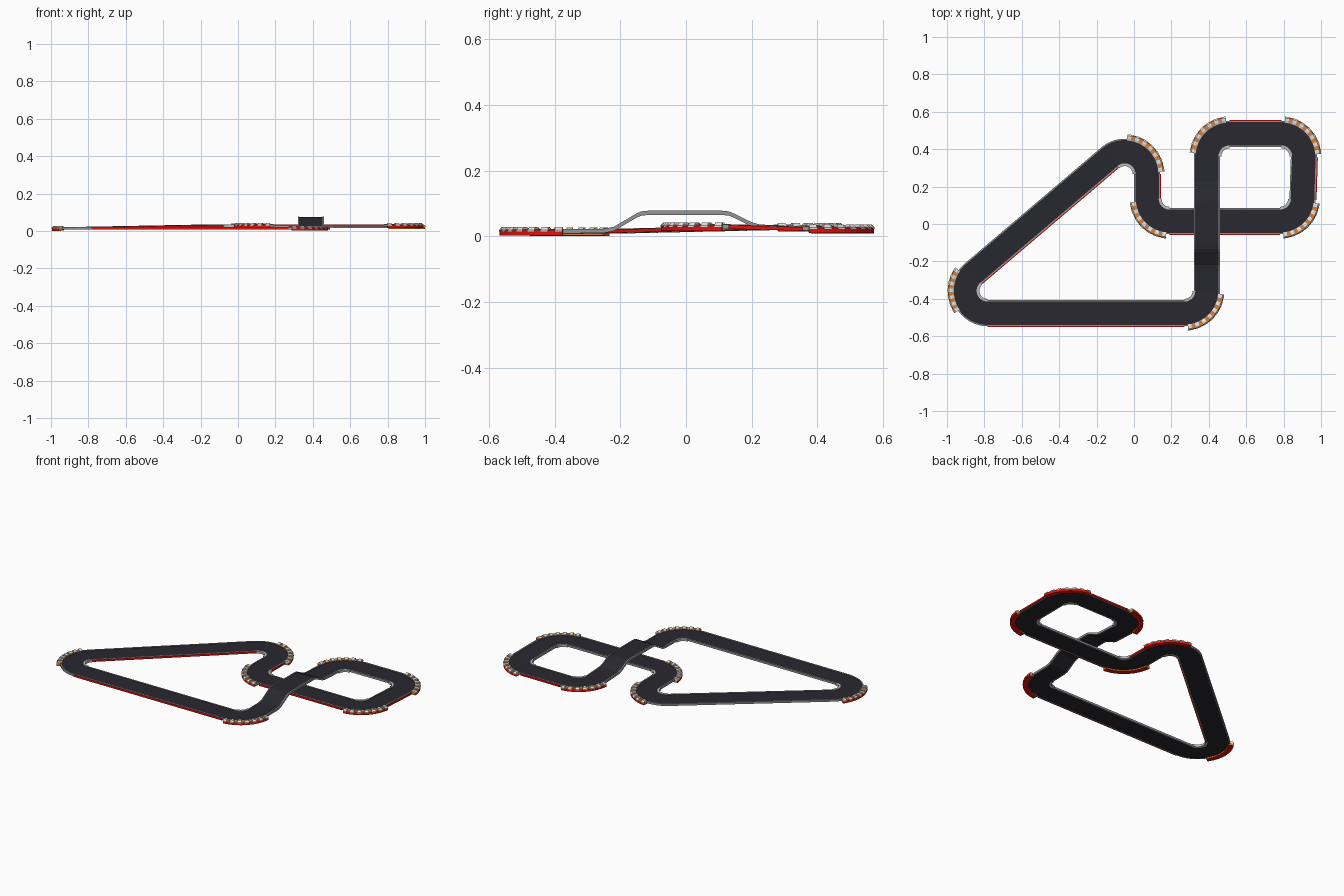
import bpy, bmesh, math
from mathutils import Vector

if "Cube" in bpy.data.objects:
    bpy.data.objects.remove(bpy.data.objects["Cube"])


def mat(name, rgb):
    m = bpy.data.materials.new(name)
    m.diffuse_color = (*rgb, 1)
    m.use_nodes = True
    m.node_tree.nodes["Principled BSDF"].inputs["Base Color"].default_value = m.diffuse_color
    return m


ASPHALT = mat("asphalt", (0.021, 0.021, 0.029))
GREY = mat("rail grey", (0.3, 0.3, 0.31))
RED = mat("barrier red", (0.85, 0.006, 0.004))
WHITE = mat("kerb white", (0.78, 0.77, 0.74))
ORANGE = mat("kerb orange", (0.75, 0.2, 0.02))
PALE = mat("inner kerb grey", (0.5, 0.5, 0.5))

# Corner points of the circuit: x, y, road height, kerb span along the bend
CORNERS = [
    (0.39, -0.477, 0.015, (0.06, 0.94)),
    (0.39, 0.482, 0.022, (0.06, 0.94)),
    (0.912, 0.482, 0.023, (0.06, 0.94)),
    (0.897, 0.015, 0.029, (0.06, 0.94)),
    (0.07, 0.015, 0.029, (0.06, 0.94)),
    (0.07, 0.526, 0.028, (0.03, 0.66)),
    (-1.11, -0.477, 0.014, (0.1, 0.6)),
]
RADIUS = 0.12
# Flyover heights along the first straight: y, z
BRIDGE = [(-0.25, 0.016), (-0.22, 0.022), (-0.15, 0.063), (-0.135, 0.069), (-0.115, 0.071),
          (0.11, 0.071), (0.13, 0.069), (0.145, 0.063), (0.2, 0.036), (0.225, 0.029)]
# Side carrying a red strip on each straight (+1 left, -1 right, 0 none)
RED_SIDE = [0, 1, 1, 1, -1, 1, -1]
N = len(CORNERS)


def bend(i):
    """Centre, start angle, sweep and height of the rounded corner i."""
    p = [Vector(CORNERS[(i + k) % N][:2]) for k in (-1, 0, 1)]
    a, b = (p[1] - p[0]).normalized(), (p[2] - p[1]).normalized()
    sweep = math.atan2(a.x * b.y - a.y * b.x, a.dot(b))
    side = 1 if sweep > 0 else -1
    start = p[1] - a * RADIUS * math.tan(abs(sweep) / 2)
    centre = start + Vector((-a.y, a.x)) * side * RADIUS
    d = start - centre
    return centre, math.atan2(d.y, d.x), sweep, side, CORNERS[i][2]


def arc(i, f0=0.0, f1=1.0, steps=14):
    """Path stations (point, left normal) along a bend."""
    c, a0, sweep, side, z = bend(i)
    out = []
    for k in range(steps + 1):
        a = a0 + sweep * (f0 + (f1 - f0) * k / steps)
        d = Vector((math.cos(a), math.sin(a), 0))
        out.append((Vector((c.x, c.y, z)) + d * RADIUS, -d * side))
    return out


def sweep_mesh(name, stations, profile, mats, closed=False, rule=None):
    """Sweep a closed (offset, height) profile along the stations."""
    bm = bmesh.new()
    rings = [[bm.verts.new(p + n * u + Vector((0, 0, h))) for u, h in profile]
             for p, n in stations]
    m, count = len(profile), len(rings)
    for k in range(count if closed else count - 1):
        r, s = rings[k], rings[(k + 1) % count]
        for j in range(m):
            f = bm.faces.new((r[j], r[(j + 1) % m], s[(j + 1) % m], s[j]))
            f.material_index = rule(j) if rule else 0
    if not closed:
        bm.faces.new(rings[0])
        bm.faces.new(rings[-1])
    bmesh.ops.recalc_face_normals(bm, faces=bm.faces[:])
    me = bpy.data.meshes.new(name)
    bm.to_mesh(me)
    bm.free()
    for mt in mats:
        me.materials.append(mt)
    ob = bpy.data.objects.new(name, me)
    bpy.context.collection.objects.link(ob)
    return ob


def box(u0, u1, h0, h1):
    return [(u0, h0), (u1, h0), (u1, h1), (u0, h1)]


# Full centre line: bends joined by straights, the first straight is a flyover
path = []
for i in range(N):
    path += arc(i)
    if i == 0:
        path += [(Vector((0.39, y, z)), Vector((-1, 0, 0))) for y, z in BRIDGE]

# Road slab and edge rails
sweep_mesh("road", path, box(-0.064, 0.064, -0.004, 0.004), [ASPHALT], True)
for s, side_name in ((1, "left"), (-1, "right")):
    sweep_mesh(side_name + "_rail", path, box(s * 0.063, s * 0.0695, -0.006, 0.007), [GREY], True)

# Red strips along the straights, slightly lower than the rails
for i, s in enumerate(RED_SIDE):
    if s:
        ends = [arc(i)[-1], arc((i + 1) % N)[0]]
        sweep_mesh(f"red_strip_{i}", ends, box(s * 0.067, s * 0.075, -0.006, 0.005), [RED])

# Outer kerbs: low orange bed with a red wall, raised white blocks on top; plain inner kerbs
STEPS = 13
for i in range(N):
    s = -bend(i)[3]
    stations = arc(i, *CORNERS[i][3], steps=STEPS)
    bed = [(s * 0.060, -0.012), (s * 0.060, 0.006), (s * 0.088, 0.006),
           (s * 0.092, 0.002), (s * 0.092, -0.013)]
    sweep_mesh(f"outer_kerb_{i}", stations, bed, [ORANGE, RED],
               rule=lambda j: 1 if j >= 3 else 0)
    block = [(s * 0.061, 0.003), (s * 0.061, 0.009), (s * 0.072, 0.013),
             (s * 0.085, 0.013), (s * 0.0935, 0.004), (s * 0.0935, -0.001)]
    for k in range(0, STEPS, 2):
        sweep_mesh(f"kerb_block_{i}_{k}", stations[k:k + 2], block, [WHITE])
    sweep_mesh(f"inner_kerb_{i}", arc(i), box(-s * 0.062, -s * 0.077, -0.007, 0.008), [PALE])
